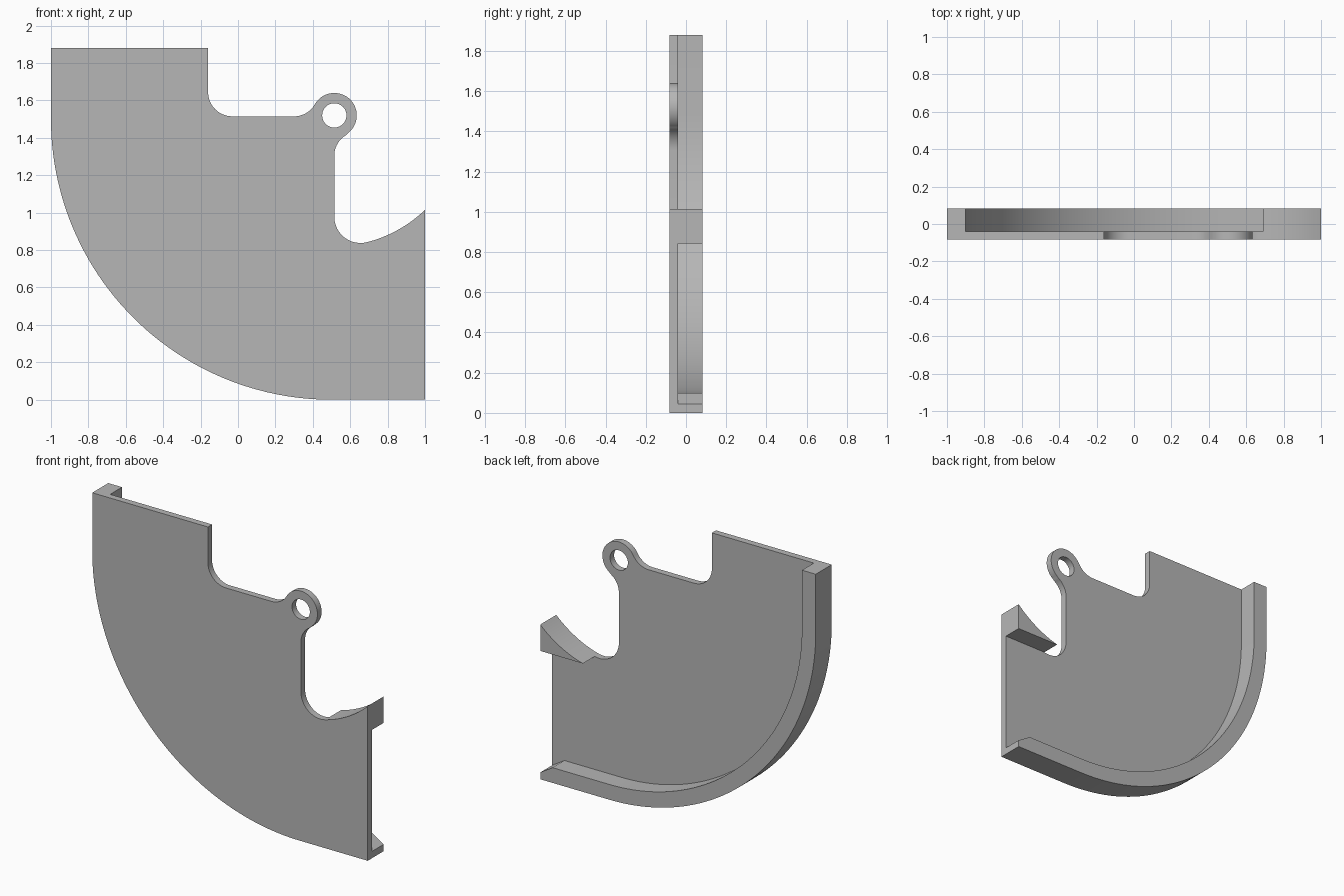
import bpy, bmesh
from math import sin, cos, radians, atan2, degrees, sqrt

cube = bpy.data.objects.get("Cube")
if cube:
    bpy.data.objects.remove(cube, do_unlink=True)

GREY = (0.47, 0.47, 0.47, 1)
grey = bpy.data.materials.new("light grey")
grey.use_nodes = True
grey.diffuse_color = GREY
grey.node_tree.nodes["Principled BSDF"].inputs["Base Color"].default_value = GREY

FRONT, STEP, BACK = -0.083, -0.04, 0.083   # depth of plate face, plate back, rim back
TOP = 1.88


def arc(cx, cz, r, start, end, n=12):
    """Points on an arc in the XZ plane, angles in degrees."""
    angles = [radians(start + (end - start) * i / n) for i in range(n + 1)]
    return [(cx + r * cos(a), cz + r * sin(a)) for a in angles]


def extrude_profile(name, loops, y0, y1):
    """Solid from an XZ outline (plus optional hole outlines) between two depths."""
    bm = bmesh.new()
    edges = []
    for loop in loops:
        verts = [bm.verts.new((x, y0, z)) for x, z in loop]
        edges += [bm.edges.new((a, b)) for a, b in zip(verts, verts[1:] + verts[:1])]
    bmesh.ops.triangle_fill(bm, edges=edges, use_beauty=True, use_dissolve=False)
    grown = bmesh.ops.extrude_face_region(bm, geom=bm.faces[:], use_keep_orig=True)
    moved = [g for g in grown["geom"] if isinstance(g, bmesh.types.BMVert)]
    bmesh.ops.translate(bm, verts=moved, vec=(0, y1 - y0, 0))
    bmesh.ops.recalc_face_normals(bm, faces=bm.faces[:])
    mesh = bpy.data.meshes.new(name)
    bm.to_mesh(mesh)
    bm.free()
    mesh.materials.append(grey)
    obj = bpy.data.objects.new(name, mesh)
    bpy.context.collection.objects.link(obj)
    bpy.ops.object.select_all(action='DESELECT')
    obj.select_set(True)
    bpy.context.view_layer.objects.active = obj
    bpy.ops.object.shade_smooth_by_angle(angle=radians(30))
    return obj


# Shared outlines
outer = [(-1, TOP)] + arc(0.5, 1.5, 1.5, 180, 270, 48) + [(1, 0)]
ex, ez, er = 0.515, 1.52, 0.12              # eyelet centre and radius
fr = 0.127                                  # fillet beside the eyelet
tilt = degrees(atan2(fr - 0.005, 0.215))    # angle of the fillet contact
big, br = 0.7, 0.14                         # curved ledge and its corner fillet
bz = ez - sqrt((big - br) ** 2 - br ** 2)
contact = degrees(atan2(bz - ez, br))
ledge = arc(ex, ez, big, contact, degrees(atan2(-0.505, 0.485)), 16)

# Face plate with notched corner and eyelet
notch = (
    ledge[::-1]
    + arc(ex + br, bz, br, contact, -180)[1:]
    + arc(ex + fr, ez - 0.215, fr, 180, 90 + tilt)
    + arc(ex, ez, er, tilt - 90, 180 - tilt, 40)[1:]
    + arc(ex - 0.215, ez - 0.005 + fr, fr, -tilt, -90)[1:]
    + arc(-0.03, 1.645, 0.13, 270, 180)
    + [(-0.16, TOP)]
)
hole = arc(ex, ez, 0.065, 0, 360, 40)[:-1]
extrude_profile("face_plate", [outer + notch, hole], FRONT, STEP)

# Curved rim behind the plate, tapering at its lower end
inner = [(1, 0.045), (0.91, 0.1)] + arc(0.5, 1.5, 1.4, 270, 180, 48) + [(-0.9, TOP)]
extrude_profile("outer_rim", [outer + inner], STEP, BACK)

# Wedge under the curved ledge
extrude_profile("ledge_wedge", [ledge + [(1, ledge[0][1])]], STEP, BACK)
